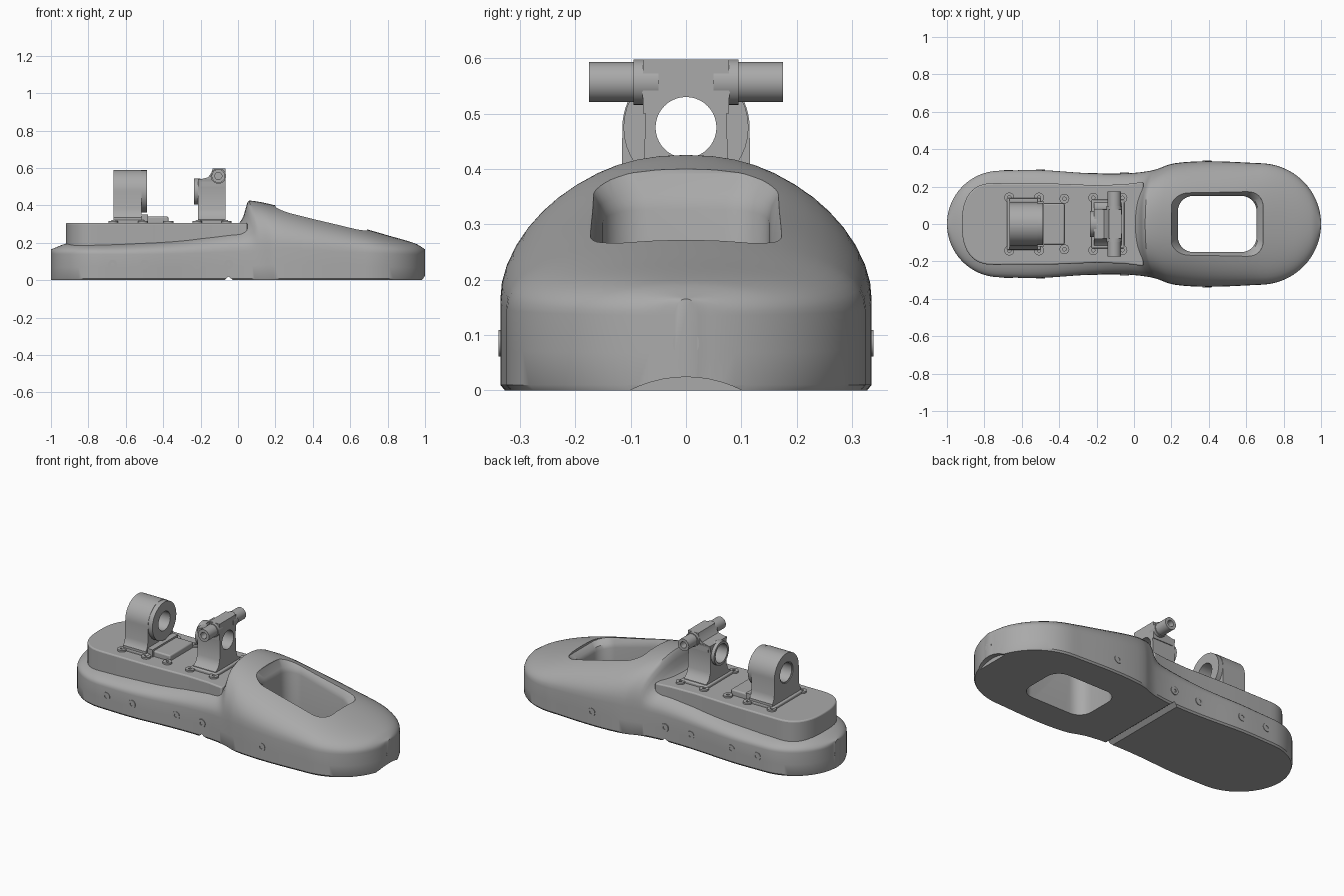
import bpy, bmesh, math
from mathutils import Vector

if "Cube" in bpy.data.objects:
    bpy.data.objects.remove(bpy.data.objects["Cube"])

grey = bpy.data.materials.new("plain_grey")
grey.use_nodes = True
grey.diffuse_color = (0.4, 0.4, 0.4, 1)
grey.node_tree.nodes["Principled BSDF"].inputs["Base Color"].default_value = (0.4, 0.4, 0.4, 1)


def finish(obj, angle=35):
    bpy.ops.object.select_all(action='DESELECT')
    obj.select_set(True)
    bpy.context.view_layer.objects.active = obj
    bpy.ops.object.shade_smooth_by_angle(angle=math.radians(angle))


def loft(name, rings, closed=False):
    """Skin a list of equal point rings; cap the ends, or close the loop."""
    bm = bmesh.new()
    rows = [[bm.verts.new(p) for p in r] for r in rings]
    n = len(rows[0])
    pairs = list(zip(rows, rows[1:] + rows[:1])) if closed else list(zip(rows, rows[1:]))
    for a, b in pairs:
        for i in range(n):
            j = (i + 1) % n
            bm.faces.new((a[i], a[j], b[j], b[i]))
    if not closed:
        bm.faces.new(rows[0])
        bm.faces.new(rows[-1])
    bmesh.ops.recalc_face_normals(bm, faces=bm.faces)
    me = bpy.data.meshes.new(name)
    bm.to_mesh(me)
    bm.free()
    me.materials.append(grey)
    obj = bpy.data.objects.new(name, me)
    bpy.context.collection.objects.link(obj)
    finish(obj)
    return obj


def prism(name, profile, axis, a, b):
    """Extrude a 2D profile along x, y or z from a to b."""
    def place(p, t):
        q = list(p)
        q.insert("xyz".index(axis), t)
        return Vector(q)
    return loft(name, [[place(p, t) for p in profile] for t in (a, b)])


def circle(u, v, r, n=40):
    return [(u + r * math.cos(i * math.tau / n), v + r * math.sin(i * math.tau / n)) for i in range(n)]


def box(name, x0, x1, y, z0, z1):
    return prism(name, [(x0, -y), (x1, -y), (x1, y), (x0, y)], 'z', z0, z1)


def tube(name, axis, u, v, r_out, r_in, a, b):
    """Hollow cylinder along an axis."""
    def ring(r, t):
        out = []
        for p in circle(u, v, r):
            q = list(p)
            q.insert("xyz".index(axis), t)
            out.append(q)
        return out
    return loft(name, [ring(r_out, a), ring(r_out, b), ring(r_in, b), ring(r_in, a)], True)


def apply_mod(obj, mod):
    bpy.context.view_layer.objects.active = obj
    bpy.ops.object.modifier_apply(modifier=mod.name)


def cut(obj, cutter):
    mod = obj.modifiers.new("cut", 'BOOLEAN')
    mod.operation, mod.object, mod.solver = 'DIFFERENCE', cutter, 'EXACT'
    apply_mod(obj, mod)
    bpy.data.objects.remove(cutter)
    finish(obj)


def bevel(obj, width, segments=3):
    mod = obj.modifiers.new("bevel", 'BEVEL')
    mod.width, mod.segments, mod.limit_method = width, segments, 'ANGLE'
    apply_mod(obj, mod)
    finish(obj)


def curve_at(keys, x):
    """Smooth interpolation through (x, value) keys."""
    if x <= keys[0][0]:
        return keys[0][1]
    for i in range(len(keys) - 1):
        (x0, a), (x1, b) = keys[i], keys[i + 1]
        if x <= x1:
            def slope(k):
                lo, hi = keys[max(k - 1, 0)], keys[min(k + 1, len(keys) - 1)]
                return (hi[1] - lo[1]) / (hi[0] - lo[0])
            t, d = (x - x0) / (x1 - x0), x1 - x0
            return (a * (1 + 2 * t) * (1 - t) ** 2 + b * t * t * (3 - 2 * t)
                    + d * (slope(i) * t * (1 - t) ** 2 - slope(i + 1) * t * t * (1 - t)))
    return keys[-1][1]


# Shoe-shaped body: width, crown height and shoulder height along its length
WIDTH = [(-.72, .285), (-.5, .288), (-.25, .272), (-.08, .27), (.03, .285), (.15, .318),
         (.3, .333), (.45, .335), (.67, .325)]
CROWN = [(-1, .165), (-.9, .2), (-.6, .215), (-.3, .24), (-.05, .285), (0, .3), (.03, .345), (.05, .415),
         (.07, .425), (.2, .4), (.4, .347), (.6, .297), (.8, .24), (.95, .195), (1, .165)]
SHOULDER = [(-1, .14), (-.4, .14), (0, .155), (.2, .17), (.6, .15), (1, .135)]


def half_width(x):
    if x < -.715:
        return max(.02, math.sqrt(max(0, .285 ** 2 - (x + .715) ** 2)))
    if x > .67:
        return max(.02, .325 / .33 * math.sqrt(max(0, .33 ** 2 - (x - .67) ** 2)))
    return curve_at(WIDTH, x)


def body_ring(x):
    w, h, s = half_width(x), curve_at(CROWN, x), curve_at(SHOULDER, x)
    half = [(w - .008, 0), (w, .01), (w, s * .5)]
    for i in range(13):
        a = i / 12 * math.pi / 2
        half.append((w * math.cos(a) ** .9, s + (h - s) * math.sin(a) ** .9))
    pts = half + [(-y, z) for y, z in reversed(half[:-1])]
    sweep = .06 * math.exp(-((x - .05) / .15) ** 2)
    return [(x + sweep * abs(y / w) ** 3, y, z) for y, z in pts]


stations = [-math.cos(i * math.pi / 80) for i in range(81)]
stations = [x for x in stations if not -.07 < x < .15] + [-.06 + i * .01 for i in range(21)]
body = loft("body", [body_ring(x) for x in sorted(stations)])


# Flared opening through the raised toe
def opening_ring(hx, hy, z, slope):
    pts = []
    for cx, cy, q in ((1, 1, 0), (-1, 1, 1), (-1, -1, 2), (1, -1, 3)):
        for i in range(9):
            a = (q + i / 8) * math.pi / 2
            x = cx * (hx - .08) + .08 * math.cos(a)
            pts.append((.445 + x, cy * (hy - .08) + .08 * math.sin(a), z - slope * x))
    return pts


cut(body, loft("opening_cutter", [opening_ring(.21, .15, -.1, 0), opening_ring(.21, .15, .27, .27),
                                  opening_ring(.217, .155, .295, .27), opening_ring(.245, .175, .325, .27),
                                  opening_ring(.255, .182, .5, .27)]))
# Groove under the sole and a finger notch at the toe
cut(body, prism("groove_cutter", [(-.085, -.01), (-.05, .02), (-.015, -.01)], 'y', -.5, .5))
cut(body, prism("notch_cutter", circle(0, -.2, .224, 64), 'x', .97, 1.1))

# Raised deck
outline = []
for i in range(25):
    a = math.pi / 2 + i / 24 * math.pi
    c, s = math.cos(a), math.sin(a)
    outline.append((-.75 - .17 * abs(c) ** .8, .218 * math.copysign(abs(s) ** .8, s)))
waist = [(-.45, .217), (-.2, .207), (-.05, .212), (.05, .225)]
outline += [(x, -y) for x, y in waist] + [(x, y) for x, y in reversed(waist)]
deck = prism("deck", outline, 'z', .08, .307)
bevel(deck, .008)

# Side and end screws
for side in (-1, 1):
    for x in (-.67, -.5, -.22, -.05, .39):
        y = side * half_width(x)
        tube("side_screw", 'y', x, .085, .024, .01, y - side * .03, y + side * .003)
    tube("end_screw", 'x', 0, .085, .024, .008, side * .97, side * 1.0)


def mirrored(half):
    return half + [(-y, z) for y, z in reversed(half)]


# Rear bearing bracket
arch = [(.115 * math.cos(i / 32 * math.pi), .475 + .115 * math.sin(i / 32 * math.pi)) for i in range(17)]
rear = prism("rear_bracket", mirrored([(.135, .3), (.135, .335), (.123, .35), (.116, .38)] + arch[:-1]),
             'x', -.665, -.515)
cut(rear, prism("bore_cutter", circle(0, .475, .062), 'x', -.8, -.4))
tube("rear_bearing", 'x', 0, .475, .113, .056, -.66, -.487)
step = box("rear_step", -.52, -.372, .11, .3, .34)
bevel(step, .008)
box("rear_step_rib", -.52, -.48, .12, .3, .35)

# Front bracket with its head and cross bar
front = prism("front_bracket", mirrored([(.115, .3), (.115, .325), (.09, .345), (.077, .38), (.073, .5), (.08, .54)]),
              'x', -.215, -.067)
head = prism("front_head", [(-.2, .5), (-.2, .54), (-.16, .55), (-.142, .575), (-.135, .598), (-.067, .598),
                            (-.067, .5)], 'y', -.078, .078)
for part in (front, head):
    cut(part, prism("bore_cutter", circle(0, .475, .055), 'x', -.4, .1))
tube("front_bearing", 'x', 0, .475, .07, .055, -.235, -.2)
for side in (-1, 1):
    tube("cross_bar", 'y', -.105, .557, .036, .019, side * .05, side * .175)
    tube("cross_bar_collar", 'y', -.105, .557, .041, .019, side * .05, side * .095)
    # Fixing lugs and foot flanges
    for x, y in ((-.667, .142), (-.508, .142), (-.372, .135), (-.218, .14), (-.062, .14)):
        tube("fixing_lug", 'z', x, side * y, .026, .009, .3, .317)
for x0, x1, y in ((-.68, -.5, .138), (-.228, -.052, .13)):
    foot = box("bracket_foot", x0, x1, y, .3, .322)
    bevel(foot, .006)
